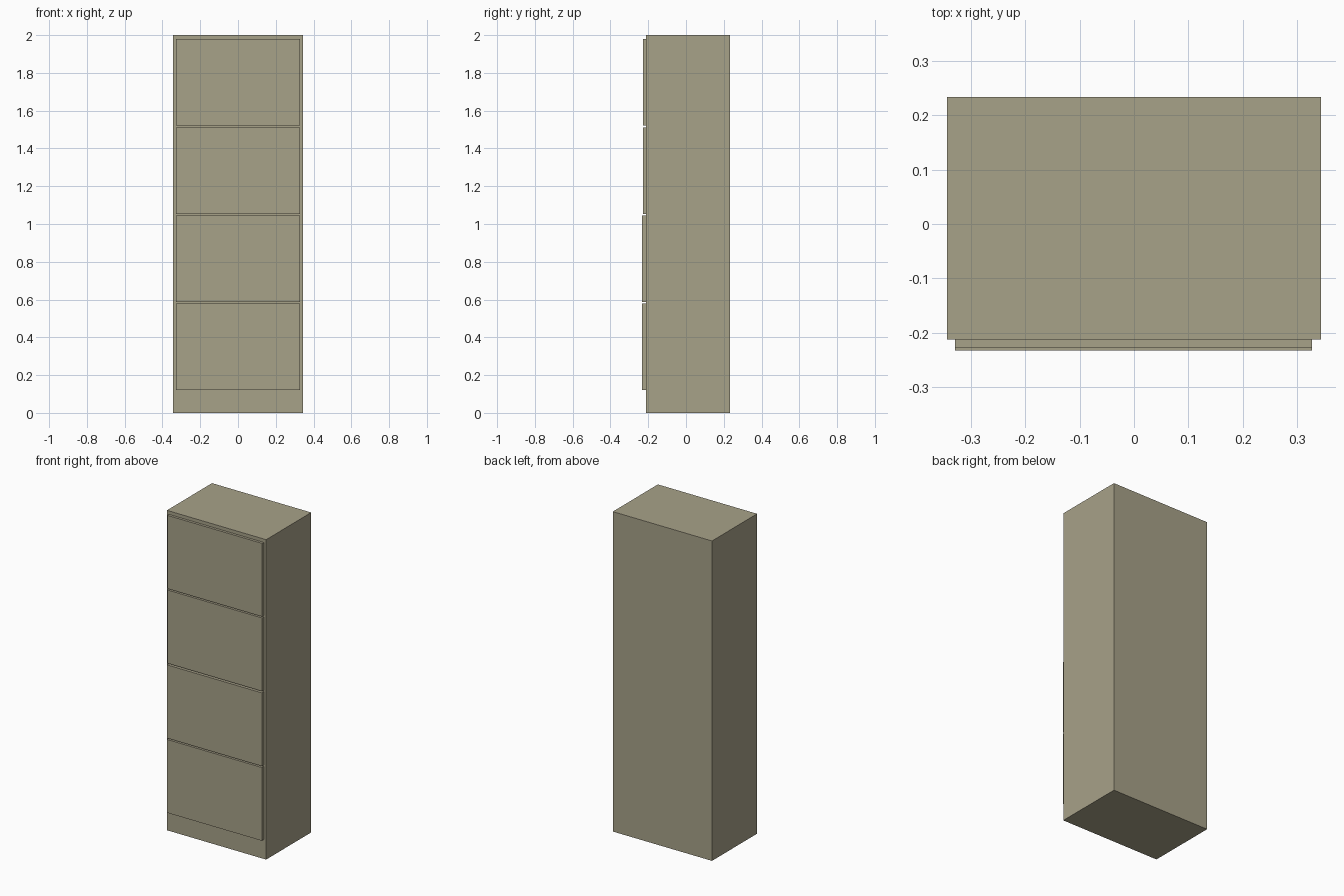
import bpy

if "Cube" in bpy.data.objects:
    bpy.data.objects.remove(bpy.data.objects["Cube"])

# Single flat colour for the whole cabinet
mat = bpy.data.materials.new("khaki_grey")
mat.diffuse_color = (0.39, 0.36, 0.25, 1.0)
mat.use_nodes = True
mat.node_tree.nodes["Principled BSDF"].inputs["Base Color"].default_value = mat.diffuse_color


def box(name, x0, x1, y0, y1, z0, z1):
    bpy.ops.mesh.primitive_cube_add(
        size=1, location=((x0 + x1) / 2, (y0 + y1) / 2, (z0 + z1) / 2))
    ob = bpy.context.object
    ob.name = name
    ob.scale = (x1 - x0, y1 - y0, z1 - z0)
    bpy.ops.object.transform_apply(location=False, rotation=False, scale=True)
    ob.data.materials.append(mat)
    return ob


# Cabinet body
BODY_FRONT = -0.212
box("cabinet_body", -0.343, 0.343, BODY_FRONT, 0.233, 0.0, 2.0)

# Four drawer fronts, bottom to top; the upper two stand out slightly less
HEIGHT, PITCH, FIRST = 0.458, 0.4665, 0.121
for i in range(4):
    front = -0.232 if i < 2 else -0.228
    z = FIRST + i * PITCH
    box(f"drawer_front_{i + 1}", -0.329, 0.327, front, BODY_FRONT, z, z + HEIGHT)
